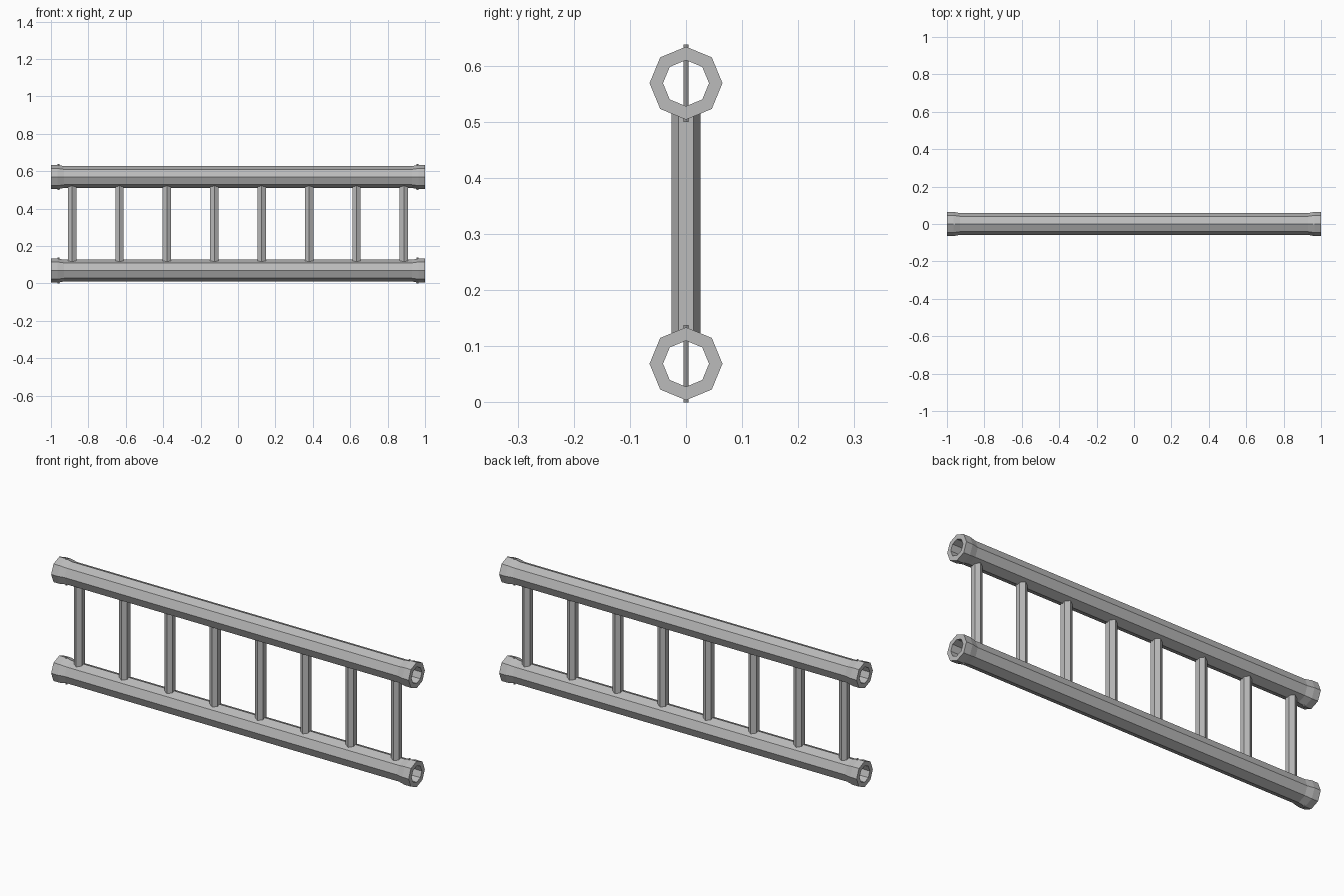
import bpy, bmesh
from math import cos, sin, pi
from mathutils import Matrix

cube = bpy.data.objects.get("Cube")
if cube:
    bpy.data.objects.remove(cube)

GREY = (0.5, 0.5, 0.5, 1)
metal = bpy.data.materials.new("grey_metal")
metal.use_nodes = True
metal.diffuse_color = GREY
metal.node_tree.nodes["Principled BSDF"].inputs["Base Color"].default_value = GREY

LOW, HIGH = 0.069, 0.569     # rail centre heights
BORE = 0.041


def finish(name, bm):
    bmesh.ops.recalc_face_normals(bm, faces=bm.faces)
    mesh = bpy.data.meshes.new(name)
    bm.to_mesh(mesh)
    bm.free()
    mesh.materials.append(metal)
    obj = bpy.data.objects.new(name, mesh)
    bpy.context.collection.objects.link(obj)
    return obj


def rail(name, z):
    """Hollow octagonal tube along x with flared ends."""
    outer = [(-1, 0.065), (-0.965, 0.065), (-0.93, 0.058)]
    outer += [(-x, r) for x, r in reversed(outer)]
    loop = outer + [(1, BORE), (-1, BORE)]
    bm = bmesh.new()
    rings = [[bm.verts.new((x, r * cos(k * pi / 4), z + r * sin(k * pi / 4)))
              for k in range(8)] for x, r in loop]
    for a, b in zip(rings, rings[1:] + rings[:1]):
        for k in range(8):
            n = (k + 1) % 8
            bm.faces.new((a[k], a[n], b[n], b[k]))
    return finish(name, bm)


def post(name, x, z0, z1, radius, sides=6):
    """Upright prism with a corner facing front and back."""
    bm = bmesh.new()
    place = Matrix.Translation((x, 0, (z0 + z1) / 2)) @ Matrix.Rotation(pi / 2, 4, "Z")
    bmesh.ops.create_cone(bm, cap_ends=True, segments=sides, radius1=radius,
                          radius2=radius, depth=z1 - z0, matrix=place)
    # Put a corner exactly on the front-back axis
    first = max(bm.verts, key=lambda v: v.co.y)
    if abs(first.co.x - x) > radius * 0.1:
        bmesh.ops.rotate(bm, verts=bm.verts, cent=(x, 0, 0),
                         matrix=Matrix.Rotation(pi / sides, 3, "Z"))
    return finish(name, bm)


# Rails, and the thin pins through their flared ends
for label, z in (("lower", LOW), ("upper", HIGH)):
    rail(label + "_rail", z)
    for side, x in (("right", -0.96), ("left", 0.96)):
        post(f"{label}_{side}_pin", x, z - 0.069, z + 0.069, 0.0045, 8)

# Rungs
for i in range(8):
    post(f"rung_{i + 1}", (i - 3.5) * 0.2535, LOW + 0.044, HIGH - 0.044, 0.026)
